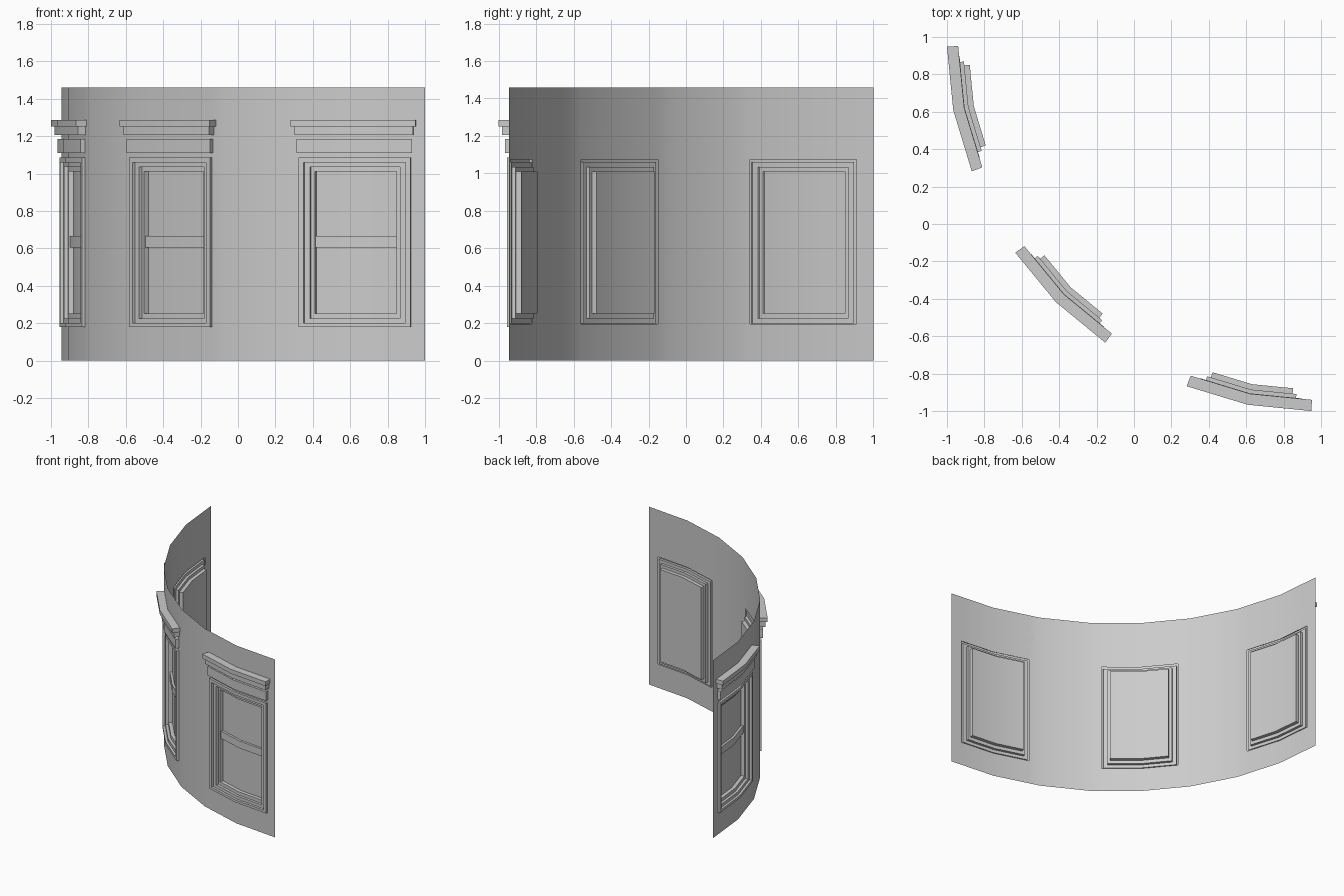
import bpy, bmesh, math

cube = bpy.data.objects.get("Cube")
if cube:
    bpy.data.objects.remove(cube, do_unlink=True)

mat = bpy.data.materials.new("plain grey")
mat.use_nodes = True
GREY = (0.6, 0.6, 0.6, 1)
mat.diffuse_color = GREY
mat.node_tree.nodes["Principled BSDF"].inputs["Base Color"].default_value = GREY

STEP = 11.25            # degrees per wall facet
WALL_R = 1.945
HEIGHT = 1.46
CENTRES = {"left": STEP, "middle": 4 * STEP, "right": 7 * STEP}


def point(angle, radius, z):
    """Point on a faceted arc, angle measured from the front end of the wall."""
    off = math.radians(angle % STEP - STEP / 2)
    r = radius * math.cos(math.radians(STEP / 2)) / math.cos(off)
    a = math.radians(angle)
    return (1 - r * math.sin(a), 1 - r * math.cos(a), z)


def finish(bm, name, closed=False):
    bmesh.ops.remove_doubles(bm, verts=bm.verts, dist=1e-5)
    if closed:
        bmesh.ops.recalc_face_normals(bm, faces=bm.faces)
    mesh = bpy.data.meshes.new(name)
    bm.to_mesh(mesh)
    bm.free()
    mesh.materials.append(mat)
    obj = bpy.data.objects.new(name, mesh)
    bpy.context.collection.objects.link(obj)
    bpy.ops.object.select_all(action="DESELECT")
    obj.select_set(True)
    bpy.context.view_layer.objects.active = obj
    bpy.ops.object.shade_smooth_by_angle(angle=math.radians(30))
    return obj


def add_face(bm, coords):
    bm.faces.new([bm.verts.new(c) for c in coords])


def wall():
    """Thin curved wall with an opening behind each window."""
    half = 8.6
    angles = {i * STEP for i in range(9)}
    for c in CENTRES.values():
        angles |= {c - half, c + half}
    angles = sorted(angles)
    rows = [0, 0.195, 1.075, HEIGHT]
    bm = bmesh.new()
    for a, b in zip(angles, angles[1:]):
        mid = (a + b) / 2
        opening = any(abs(mid - c) < half for c in CENTRES.values())
        for k, (z0, z1) in enumerate(zip(rows, rows[1:])):
            if opening and k == 1:
                continue
            add_face(bm, [point(a, WALL_R, z0), point(a, WALL_R, z1),
                          point(b, WALL_R, z1), point(b, WALL_R, z0)])
    finish(bm, "curved_wall")


def outline(centre, half, z0, z1, radius):
    """Six-point window outline bent around the wall."""
    spread = [half, 0, -half]
    return ([point(centre + s, radius, z0) for s in spread] +
            [point(centre - s, radius, z1) for s in spread])


def bar(name, centre, half, z0, z1, r0, r1):
    """Solid moulding bent around the wall."""
    bm = bmesh.new()
    sections = [[bm.verts.new(point(centre + s, r, z))
                 for r, z in ((r0, z0), (r1, z0), (r1, z1), (r0, z1))]
                for s in (-half, 0, half)]
    for p, q in zip(sections, sections[1:]):
        for i in range(4):
            j = (i + 1) % 4
            bm.faces.new((p[i], p[j], q[j], q[i]))
    bm.faces.new(sections[0])
    bm.faces.new(sections[-1][::-1])
    finish(bm, name, closed=True)


# Openings from the outer casing to the pane: half angle, bottom, top
CASING = (9.0, 0.18, 1.085)
JAMB = (8.2, 0.2, 1.06)
STOP = (7.3, 0.225, 1.035)
PANE = (6.7, 0.252, 1.01)
PANE_R = 1.893
PROFILE = [(CASING, WALL_R), (CASING, 1.962), (JAMB, 1.962), (JAMB, 1.943),
           (STOP, 1.943), (STOP, 1.922), (PANE, 1.922), (PANE, PANE_R)]


def window(side, centre):
    # Stepped frame
    bm = bmesh.new()
    loops = [outline(centre, *size, r) for size, r in PROFILE]
    for p, q in zip(loops, loops[1:]):
        for i in range(6):
            j = (i + 1) % 6
            add_face(bm, [p[i], p[j], q[j], q[i]])
    finish(bm, side + "_window_frame")

    # Pane
    bm = bmesh.new()
    o = loops[-1]
    add_face(bm, [o[0], o[1], o[4], o[5]])
    add_face(bm, [o[1], o[2], o[3], o[4]])
    finish(bm, side + "_window_pane")

    # Meeting rail and the three hood mouldings
    bar(side + "_meeting_rail", centre, PANE[0], 0.605, 0.665, PANE_R + 0.001, 1.912)
    bar(side + "_hood_frieze", centre, 9.2, 1.11, 1.185, WALL_R, 1.973)
    bar(side + "_hood_bed_moulding", centre, 9.4, 1.205, 1.25, WALL_R, 1.988)
    bar(side + "_hood_cap", centre, 9.8, 1.25, 1.285, WALL_R, 2.005)


wall()
for side, centre in CENTRES.items():
    window(side, centre)
